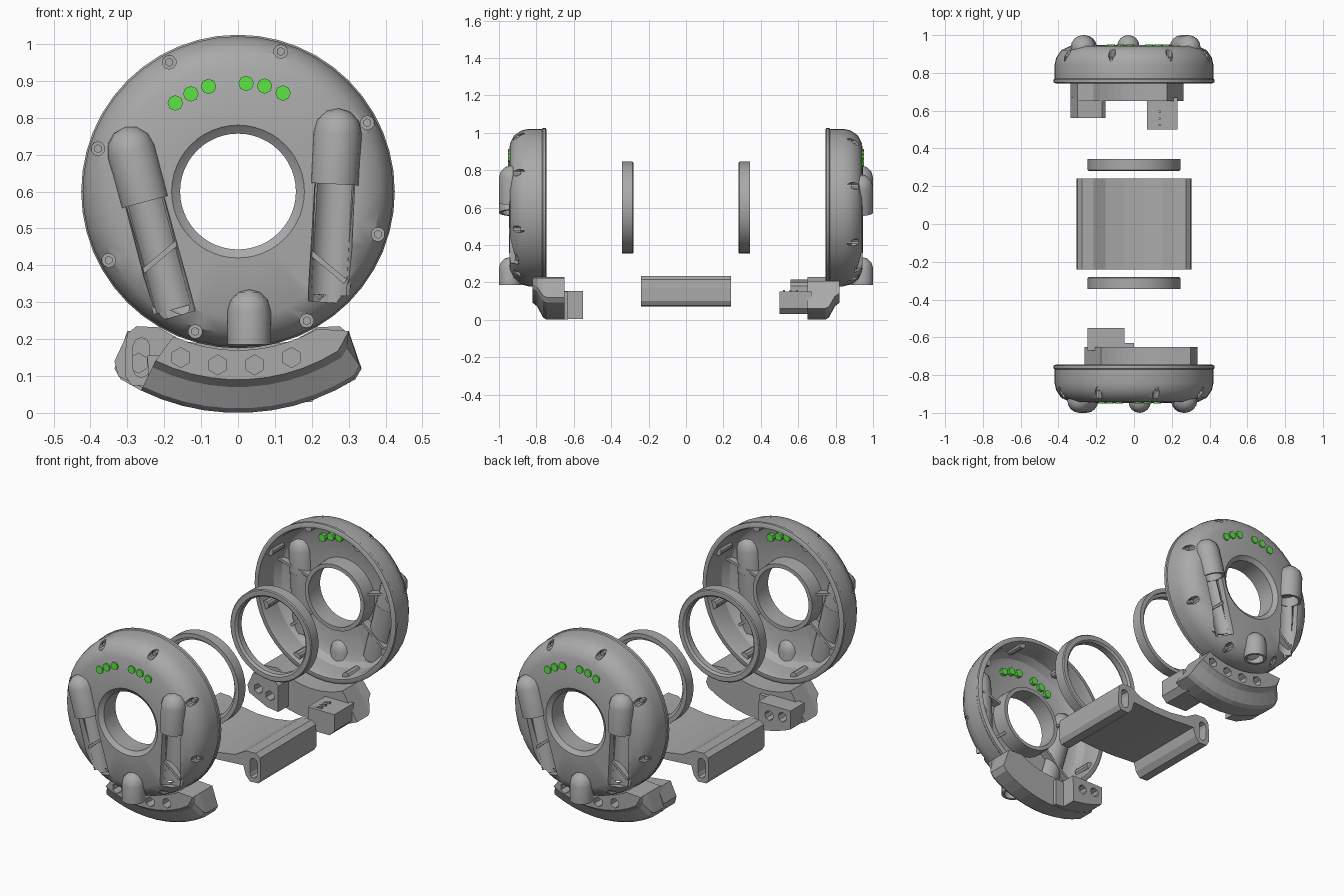
import bpy, bmesh
from math import sin, cos, pi, radians
from mathutils import Matrix, Vector

if "Cube" in bpy.data.objects:
    bpy.data.objects.remove(bpy.data.objects["Cube"])

T = Matrix.Translation
CZ = 0.60                                        # height of the ring axis
TO_Y = T((0, 0, CZ)) @ Matrix.Rotation(-pi / 2, 4, 'X')   # local z becomes world y


def material(name, rgb):
    m = bpy.data.materials.new(name)
    m.diffuse_color = (*rgb, 1)
    m.use_nodes = True
    m.node_tree.nodes["Principled BSDF"].inputs["Base Color"].default_value = m.diffuse_color
    return m


GREY = material('dark_grey', (.40, .40, .40))
GREEN = material('green', (.11, .78, .06))


def finish(name, bm, smooth=None, mat=GREY):
    bmesh.ops.remove_doubles(bm, verts=bm.verts, dist=1e-5)
    bmesh.ops.recalc_face_normals(bm, faces=bm.faces)
    me = bpy.data.meshes.new(name)
    bm.to_mesh(me)
    bm.free()
    me.materials.append(mat)
    ob = bpy.data.objects.new(name, me)
    bpy.context.collection.objects.link(ob)
    if smooth:
        me.shade_smooth()
        me.set_sharp_from_angle(angle=radians(smooth))
    return ob


def loft(name, sections, smooth=None, closed=False):
    """Skin a row of equally long point loops."""
    bm = bmesh.new()
    rows = [[bm.verts.new(p) for p in s] for s in sections]
    n = len(rows[0])
    pairs = list(zip(rows, rows[1:])) + ([(rows[-1], rows[0])] if closed else [])
    for a, b in pairs:
        for i in range(n):
            bm.faces.new((a[i], a[(i + 1) % n], b[(i + 1) % n], b[i]))
    if not closed:
        bm.faces.new(rows[0])
        bm.faces.new(rows[-1])
    return finish(name, bm, smooth)


def lathe(name, profile, mat, segs, smooth=None):
    """Spin a closed (radius, height) profile round local z."""
    return loft(name, [[mat @ Vector((r * cos(2 * pi * k / segs), r * sin(2 * pi * k / segs), h))
                        for r, h in profile] for k in range(segs)], smooth, closed=True)


def prism(name, pts, y0, y1):
    return loft(name, [[(x, y, z) for x, z in pts] for y in (y0, y1)])


def pegs(name, spots, r, y0, y1, segs, mat=GREY):
    """Several short cylinders along y in one object."""
    bm = bmesh.new()
    for x, z in spots:
        m = T((x, (y0 + y1) / 2, z)) @ Matrix.Rotation(pi / 2, 4, 'X')
        bmesh.ops.create_cone(bm, cap_ends=True, segments=segs, radius1=r, radius2=r,
                              depth=y1 - y0, matrix=m)
    return finish(name, bm, None, mat)


def cut(ob, cutter):
    m = ob.modifiers.new('cut', 'BOOLEAN')
    m.operation, m.solver, m.object = 'DIFFERENCE', 'EXACT', cutter
    cutter.hide_render = True
    bpy.context.view_layer.objects.active = ob
    bpy.ops.object.modifier_apply(modifier=m.name)
    bpy.data.objects.remove(cutter)


def arc(r, a0, a1, n=10):
    """Points below the ring axis; angle in degrees from straight down."""
    return [(r * sin(radians(a0 + (a1 - a0) * i / n)), CZ - r * cos(radians(a0 + (a1 - a0) * i / n)))
            for i in range(n + 1)]


def rim(r):
    return [(r * cos(radians(28 + 45 * k)), CZ + r * sin(radians(28 + 45 * k))) for k in range(8)]


half = []                                        # parts repeated on the rear half

# hollow round housing with central tube
housing = lathe('housing', [
    (.415, -.745), (.425, -.75), (.425, -.765), (.421, -.77), (.421, -.84), (.412, -.88),
    (.385, -.92), (.34, -.942), (.18, -.947), (.172, -.94), (.157, -.93), (.157, -.83), (.178, -.83),
    (.182, -.915), (.33, -.912), (.365, -.895), (.388, -.86), (.392, -.77), (.40, -.745)],
    TO_Y, 48, 30)
half.append(housing)

# screw pockets round the rim, with screw posts inside
cut(housing, pegs('pocket_cutter', rim(.397), .019, -1.05, -.86, 10))
half.append(pegs('screw_posts', rim(.391), .022, -.862, -.765, 10))
half.append(pegs('screw_heads', rim(.397), .012, -.885, -.86, 6))

# hooded pods: base x, base z, tilt, radius, length, has channel
for name, x, z, tilt, r, length, channel in (
        ('left', -.252, .572, -15, .066, .21, True),
        ('right', .262, .62, 3, .066, .206, True),
        ('lower', .03, .185, 0, .059, .15, False)):
    m = T((x, -1 + r, z)) @ Matrix.Rotation(radians(tilt), 4, 'Y')
    dome = [(r * cos(radians(a)), length - r + r * sin(radians(a))) for a in (0, 30, 60, 90)]
    q = r - .014
    core = [(q * cos(radians(a)), length - r + q * sin(radians(a))) for a in (90, 45, 0)]
    half.append(lathe(name + '_hood', [(r, 0)] + dome + core + [(q, 0)], m, 16, 40))
    if channel:
        # sunken channel below the hood, with a curved liner behind it
        g = m @ Matrix.Rotation(-.03, 4, 'X')
        bm = bmesh.new()
        bmesh.ops.create_cone(bm, cap_ends=True, segments=16, radius1=.056, radius2=.056,
                              depth=.38, matrix=g @ T((0, 0, -.13)))
        cut(housing, finish('channel_cutter', bm))
        angs = [radians(a) for a in range(30, 151, 15)]
        ring = [(.066 * cos(a), .066 * sin(a)) for a in angs] + \
               [(.0545 * cos(a), .0545 * sin(a)) for a in reversed(angs)]
        half.append(loft(name + '_channel', [[g @ Vector((px, py, h)) for px, py in ring]
                                             for h in (-.3, .02)], 40))

# green lights
half.append(pegs('lights', [(-.17, .84), (-.128, .865), (-.08, .885), (.022, .893), (.072, .886),
                            (.122, .867)], .021, -.951, -.895, 8, GREEN))

# thin ribs inside the housing
bm = bmesh.new()
for a in (345, 195, 40, 140):
    m = TO_Y @ Matrix.Rotation(radians(a), 4, 'Z') @ T((.28, 0, -.895)) @ Matrix.Diagonal((.2, .014, .05, 1))
    bmesh.ops.create_cube(bm, size=1, matrix=m)
half.append(finish('inner_ribs', bm))


# curved foot with stepped lower front edge
def foot_section(y, outer):
    k = outer / .6
    pts = arc(.43, -24, 30) + [(.30, .222), (.335 * k, CZ - (CZ - .12) * k)] + arc(outer, 32, -26)
    return [(x, y, z) for x, z in pts]


foot = loft('foot', [foot_section(-.82, .51), foot_section(-.795, .53), foot_section(-.765, .588),
                     foot_section(-.745, .6), foot_section(-.65, .6)])
cut(foot, pegs('bolt_cutter', [(-.155, .15), (-.055, .13), (.045, .13), (.145, .15)],
               .027, -.9, -.74, 6))
half.append(foot)

# rear half is the front half turned round
turn = Matrix.Rotation(pi, 4, 'Z')
for ob in half:
    c = ob.copy()
    c.name = 'rear_' + ob.name
    c.matrix_world = turn
    bpy.context.collection.objects.link(c)
    ob.name = 'front_' + ob.name

# front foot: connector block with two sockets
block = prism('front_foot_block', arc(.598, -24, -5, 5) + [(-.05, .155), (-.245, .155)], -.67, -.55)
cut(block, pegs('socket_cutter', [(-.195, .108), (-.115, .095)], .026, -.61, -.5, 8))
prism('front_foot_fillet', arc(.598, -6, 0, 3) + [(0, .15), (-.06, .15)], -.66, -.63)

# rear foot: one socket block and one longer ribbed block
block = prism('rear_socket_block', [(.15, .04), (.22, .05), (.325, .1), (.335, .14), (.3, .215),
                                    (.17, .2), (.15, .18)], -.67, -.56)
cut(block, pegs('socket_cutter', [(.27, .135), (.2, .115)], .027, -.62, -.5, 6))
block.matrix_world = turn
plug = prism('rear_plug', [(-.23, .06), (-.2, .03), (-.07, .03), (-.07, .15), (-.23, .15)], -.67, -.5)
plug.matrix_world = turn
for i in range(3):
    rib = prism('plug_rib', [(-.07, .045), (-.07, .145), (-.14, .16), (-.14, .045)],
                -.53 - .035 * i, -.518 - .035 * i)
    rib.matrix_world = turn

# middle cradle: thin dished plate between two slotted beams
right = [(.05, .18), (.15, .195), (.215, .232), (.275, .235), (.3, .215), (.305, .17),
         (.305, .1), (.29, .075), (.24, .072), (.215, .1), (.2, .15), (.05, .14)]
cradle = prism('cradle', right + [(-x, z) for x, z in reversed(right)], -.24, .24)
for s in (-1, 1):
    slot = [(s * .262 + .022 * cos(radians(a)), .15 + .022 * sin(radians(a)) + (.032 if a < 181 else -.032))
            for a in (0, 45, 90, 135, 180, 182, 225, 270, 315, 358)]
    cut(cradle, prism('slot_cutter', slot, -.3, .3))

# two loose collar rings
for name, s in (('front_collar', -1), ('rear_collar', 1)):
    lathe(name, [(.24, s * .28), (.245, s * .285), (.245, s * .343), (.222, s * .343), (.222, s * .328),
                 (.205, s * .323), (.205, s * .29), (.215, s * .28)], TO_Y, 40, 30)
